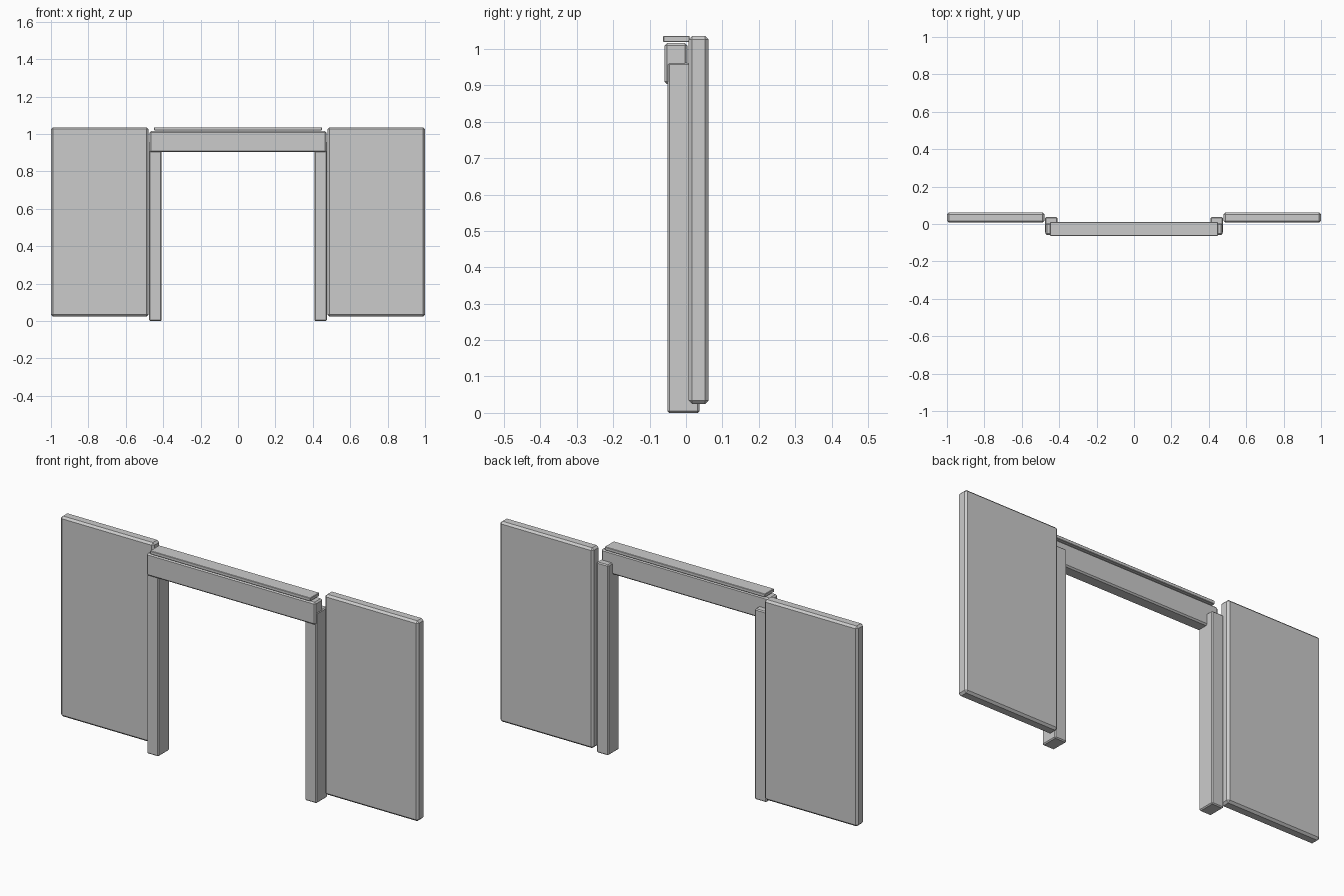
import bpy
import bmesh

if "Cube" in bpy.data.objects:
    bpy.data.objects.remove(bpy.data.objects["Cube"])

grey = bpy.data.materials.new("light_grey")
grey.diffuse_color = (0.6, 0.6, 0.6, 1.0)
grey.use_nodes = True
grey.node_tree.nodes["Principled BSDF"].inputs["Base Color"].default_value = grey.diffuse_color


def chamfered_box(name, x, y, z, chamfer):
    """Box given by (min, max) ranges, with a one-step chamfer on all edges."""
    bm = bmesh.new()
    bmesh.ops.create_cube(bm, size=1.0)
    for v in bm.verts:
        v.co = [r[0] if c < 0 else r[1] for c, r in zip(v.co, (x, y, z))]
    bmesh.ops.bevel(bm, geom=bm.edges[:], offset=chamfer, segments=1,
                    profile=0.5, affect='EDGES')
    bmesh.ops.recalc_face_normals(bm, faces=bm.faces[:])
    mesh = bpy.data.meshes.new(name)
    bm.to_mesh(mesh)
    bm.free()
    mesh.materials.append(grey)
    obj = bpy.data.objects.new(name, mesh)
    bpy.context.collection.objects.link(obj)
    return obj


# Side panels and door posts, mirrored left and right
for side, s in (("left", -1), ("right", 1)):
    chamfered_box(side + "_wall_panel", sorted((s * 0.478, s * 1.0)),
                  (0.007, 0.062), (0.024, 1.036), 0.010)
    chamfered_box(side + "_door_post", sorted((s * 0.409, s * 0.475)),
                  (-0.051, 0.037), (0.0, 0.962), 0.005)

# Lintel across the posts
chamfered_box("lintel", (-0.472, 0.472), (-0.059, 0.004), (0.903, 1.016), 0.007)

# Thin cap strip over the lintel
chamfered_box("lintel_cap", (-0.448, 0.448), (-0.063, 0.010), (1.019, 1.036), 0.002)
